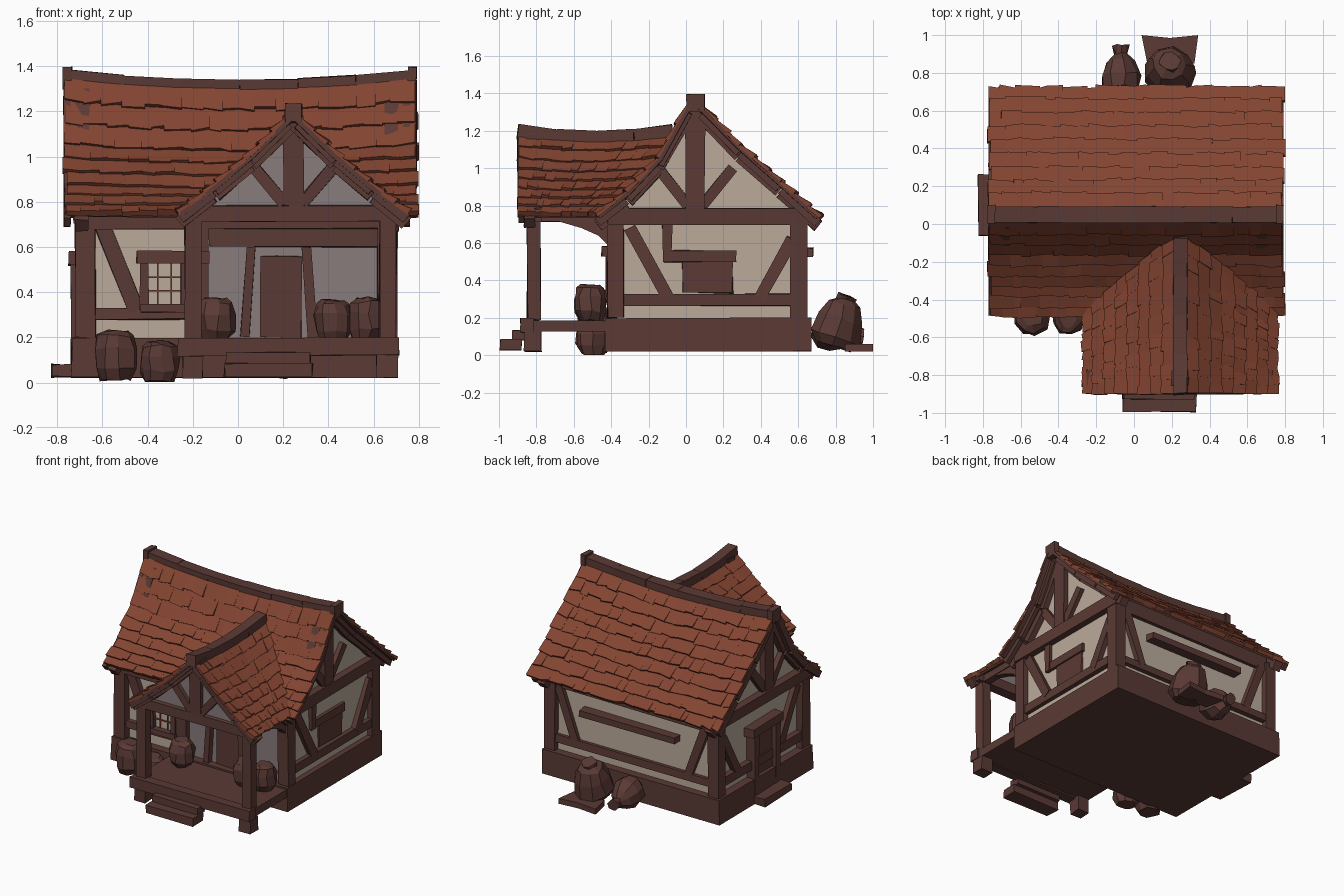
import bpy, bmesh, math, random
from mathutils import Vector, Matrix

if "Cube" in bpy.data.objects:
    bpy.data.objects.remove(bpy.data.objects["Cube"])

random.seed(4)


def material(name, rgb):
    m = bpy.data.materials.new(name)
    m.diffuse_color = (*rgb, 1)
    m.use_nodes = True
    m.node_tree.nodes["Principled BSDF"].inputs["Base Color"].default_value = m.diffuse_color
    return m


WOOD = material("dark_wood", (0.103, 0.042, 0.035))
TILE = material("clay_tile", (0.228, 0.058, 0.031))
PLASTER = material("beige_plaster", (0.50, 0.41, 0.33))
GREY = material("grey_plaster", (0.25, 0.20, 0.20))


def finish(name, bm, mat):
    bmesh.ops.recalc_face_normals(bm, faces=bm.faces)
    me = bpy.data.meshes.new(name)
    bm.to_mesh(me)
    bm.free()
    me.materials.append(mat)
    ob = bpy.data.objects.new(name, me)
    bpy.context.collection.objects.link(ob)
    return ob


def hexa(bm, pts):
    """Six faces round two matching four-point loops."""
    v = [bm.verts.new(p) for p in pts]
    for f in ((0, 1, 2, 3), (4, 5, 6, 7), (0, 1, 5, 4), (1, 2, 6, 5), (2, 3, 7, 6), (3, 0, 4, 7)):
        bm.faces.new([v[i] for i in f])


def wob(p, j):
    return Vector(p) + Vector([random.uniform(-j, j) for _ in range(3)])


def box(name, x0, x1, y0, y1, z0, z1, mat=WOOD, j=0.005):
    bm = bmesh.new()
    hexa(bm, [wob((x, y, z), j) for z in (z0, z1)
              for x, y in ((x0, y0), (x1, y0), (x1, y1), (x0, y1))])
    return finish(name, bm, mat)


def beam(name, a, b, w, t, side, mat=WOOD, j=0.004):
    """Timber from a to b; t is its thickness along the side axis."""
    a, b, s = Vector(a), Vector(b), Vector(side)
    k = (b - a).normalized().cross(s) * w / 2
    s = s * t / 2
    bm = bmesh.new()
    hexa(bm, [wob(p + q, j) for p in (a, b) for q in (k + s, k - s, -k - s, s - k)])
    return finish(name, bm, mat)


def prism(name, pts, axis, lo, hi, mat):
    """Polygon (y,z) extruded along x, (x,z) along y, or (x,y) along z."""
    bm = bmesh.new()
    put = {"x": lambda p, e: (e, *p), "y": lambda p, e: (p[0], e, p[1]), "z": lambda p, e: (*p, e)}[axis]
    a, b = [[bm.verts.new(put(p, e)) for p in pts] for e in (lo, hi)]
    bm.faces.new(a)
    bm.faces.new(b)
    for i in range(len(a)):
        bm.faces.new((a[i - 1], a[i], b[i], b[i - 1]))
    return finish(name, bm, mat)


def lathe(name, prof, loc, tilt=0, seg=9, j=0.008):
    bm = bmesh.new()
    m = Matrix.Translation(loc) @ Matrix.Rotation(math.radians(tilt), 4, 'X')
    rings = [[bm.verts.new(m @ wob((r * math.cos(a), r * math.sin(a), z), j))
              for a in (math.tau * i / seg for i in range(seg))] for r, z in prof]
    for p, q in zip(rings, rings[1:]):
        for i in range(seg):
            bm.faces.new((p[i - 1], p[i], q[i], q[i - 1]))
    bm.faces.new(rings[0])
    bm.faces.new(rings[-1])
    return finish(name, bm, WOOD)


def along(prof, v):
    """Point on an evenly stepped profile; runs on straight past the end."""
    n = len(prof) - 1
    i = max(0, min(n - 1, int(v * n)))
    return Vector(prof[i]).lerp(Vector(prof[i + 1]), v * n - i)


def slope(name, P, rows, cols):
    """Overlapping tiles on a wooden under-board."""
    def normal(u, v):
        n = (P(u + .01, v) - P(u, v)).cross(P(u, v + .01) - P(u, v)).normalized()
        return n if n.z > 0 else -n
    bm = bmesh.new()
    for r in range(rows):
        v0, v1 = r / rows, (r + 1.12) / rows
        ends = [random.uniform(-.008, .008) for _ in "ab"]
        cuts = [ends[0]] + [(c + random.uniform(-.3, .3) + (r % 2) * .4 - .2) / cols
                            for c in range(1, cols)] + [1 + ends[1]]
        for u0, u1 in zip(cuts, cuts[1:]):
            n = normal((u0 + u1) / 2, (v0 + .5 / rows))
            a, b = P(u0, v0), P(u1, v0)
            c, d = [P(u, min(v1, 1) + random.uniform(-.18, .04) / rows) for u in (u1, u0)]
            t = random.uniform(.010, .022)
            hexa(bm, [a + n * .002, b + n * .002, c + n * t, d + n * (t + random.uniform(-.004, .004)),
                      a - n * .015, b - n * .015, c - n * .012, d - n * .012])
    finish(name + "_tiles", bm, TILE)
    bm = bmesh.new()
    g = [[bm.verts.new(P(i / 8, k / 6 * .98) - normal(i / 8, k / 6 * .98) * .016) for k in range(7)]
         for i in range(9)]
    for i in range(8):
        for k in range(6):
            bm.faces.new((g[i][k], g[i + 1][k], g[i + 1][k + 1], g[i][k + 1]))
    mod = finish(name + "_board", bm, WOOD).modifiers.new("thick", 'SOLIDIFY')
    mod.thickness, mod.offset = .02, 0


def sag(u, d):
    return d * (1 - (2 * u - 1) ** 2)


# Roof slopes
BACK = [(.085, 1.335), (.29, 1.125), (.51, .93), (.725, .735)]
FRONT = [(.01, 1.345), (-.15, 1.055), (-.32, .875), (-.485, .745)]
PORCH = [(.02, 1.18), (.19, 1.015), (.355, .875), (.515, .75)]


def main_slope(prof):
    def P(u, v):
        y, z = along(prof, v)
        return Vector((-.765 + 1.555 * u, y, z - sag(u, .045) * (1 - v)))
    return P


def porch_slope(s):
    def P(u, v):
        h, z = along(PORCH, v)
        return Vector((.245 + s * h, -.9 + u * (.85 - .41 * v), z - sag(u, .03) * (1 - v)))
    return P


slope("main_roof_back", main_slope(BACK), 9, 18)
slope("main_roof_front", main_slope(FRONT), 9, 18)
slope("porch_roof_left", porch_slope(-1), 8, 10)
slope("porch_roof_right", porch_slope(1), 8, 10)

# Sagging ridge beams
for i in range(6):
    u, w = i / 6, (i + 1) / 6
    beam("main_ridge", (-.765 + 1.545 * u, .05, 1.352 - sag(u, .045)),
         (-.765 + 1.545 * w, .05, 1.352 - sag(w, .045)), .065, .085, (0, 1, 0), j=.003)
for x in (-.755, .77):
    box("ridge_end", x - .02, x + .02, .003, .1, 1.30, 1.395, j=.003)
for i in range(4):
    u, w = i / 4, (i + 1) / 4
    beam("porch_ridge", (.245, -.9 + .83 * u, 1.195 - sag(u, .035)),
         (.245, -.9 + .83 * w, 1.195 - sag(w, .035)), .08, .075, (1, 0, 0), j=.003)

# House body, plinth and gable panels
prism("plaster_body", [(-.37, .15), (.61, .15), (.61, .77), (.05, 1.2), (-.37, .75)], "x", -.672, .665, PLASTER)
for x0, x1 in ((-.676, -.66), (.655, .669)):
    prism("gable_plaster", [(-.38, .74), (.64, .74), (.51, .89), (.29, 1.08), (.05, 1.27), (-.14, .99), (-.31, .83)],
          "x", x0, x1, PLASTER)
box("plinth", -.735, .71, -.43, .67, .02, .2)
for y, top in ((-.375, .73), (.605, .73)):
    for x in (-.675, .66):
        box("corner_post", x - .045, x + .045, y - .045, y + .045, .2, top)

# Side walls with half timbering, mirrored
X = (1, 0, 0)
for x in (-.69, .68):
    s = 1 if x > 0 else -1
    box("gable_tie", x - .035, x + .035, -.42, .65, .70, .785)
    box("gable_post", x - .03, x + .03, 0, .1, .78, 1.30)
    box("side_sill", x - .02, x + .02, -.33, .56, .265, .325)
    for prof, sg in ((FRONT, -1), (BACK, 1)):
        for i in range(3):
            a, b = [Vector((x, *along(prof, q))) - Vector((0, 0, .062)) for q in (i / 3, (i + 1) / 3 * .97)]
            beam("gable_rafter", a, b, .065, .06, X)
            d = Vector((.065 * s, 0, .016))
            beam("barge_board", a + d, b + d, .05, .03, X, j=.002)
        beam("gable_brace", (x, .05 + sg * .04, .80), (x, .05 + sg * .2, 1.0), .055, .04, X)
    beam("wall_brace", (x, -.3, .68), (x, -.1, .31), .065, .04, X)
    beam("wall_brace", (x, .57, .62), (x, .39, .3), .065, .04, X)
box("right_window_lintel", .66, .685, -.12, .27, .5, .56)
box("right_window_shutter", .66, .675, -.02, .25, .33, .5)
beam("right_window_post", (.675, -.1, .5), (.675, -.1, .7), .05, .03, X)

# Left door and step
box("left_door", -.705, -.67, 0, .21, .12, .53)
for y in (-.02, .225):
    box("left_door_jamb", -.74, -.67, y - .025, y + .025, .08, .53)
box("left_door_lintel", -.75, -.67, -.07, .28, .52, .58)
box("left_door_step", -.825, -.72, -.06, .26, .025, .08)

# Back wall timbers
Y = (0, 1, 0)
box("back_top_beam", -.65, .64, .59, .64, .67, .77)
box("back_sill", -.65, .64, .6, .64, .265, .32)
beam("back_rail", (-.38, .64, .55), (.4, .64, .55), .045, .08, Y)
for s in (-1, 1):
    beam("back_brace", (s * .6, .62, .68), (s * .46, .62, .31), .06, .04, Y)

# Front wall timbers
box("front_top_beam", -.65, .64, -.42, -.36, .68, .75)
box("front_sill", -.65, -.18, -.405, -.36, .28, .33)
box("front_inner_post", -.22, -.13, -.42, -.36, .2, .73)
beam("front_brace", (-.6, -.385, .69), (-.45, -.385, .32), .07, .04, Y)

# Front window with lattice
box("window_pane", -.42, -.24, -.395, -.365, .34, .53, PLASTER, 0)
for x in (-.415, -.235):
    box("window_jamb", x - .02, x + .02, -.43, -.36, .32, .54, WOOD, .003)
box("window_sill", -.43, -.21, -.44, -.36, .31, .345, WOOD, .003)
box("window_lintel", -.45, -.13, -.45, -.36, .53, .58)
for k in (-.03, .03):
    box("window_bar_upright", -.329 + k, -.321 + k, -.403, -.394, .345, .53, TILE, 0)
    box("window_bar_cross", -.40, -.25, -.403, -.394, .432 + k, .44 + k, TILE, 0)

# Porch back wall and door
box("porch_back_plaster", -.13, .62, -.378, -.365, .2, .61, GREY, 0)
box("porch_wall_beam", -.13, .62, -.41, -.36, .6, .68)
box("front_door", .1, .28, -.39, -.36, .2, .56)
for x, l in ((.06, -.03), (.3, .03)):
    beam("front_door_jamb", (x + l, -.395, .2), (x, -.395, .6), .04, .05, Y)

# Porch deck, feet, posts and steps
box("porch_deck", -.25, .7, -.86, -.4, .13, .185)
box("deck_front_beam", -.265, .715, -.885, -.81, .12, .195)
for x in (-.2, .66):
    box("porch_foot", x - .045, x + .045, -.865, -.775, .02, .13)
    box("porch_post", x - .035, x + .035, -.85, -.78, .19, .74)
    box("porch_side_beam", x - .03, x + .03, -.84, -.38, .715, .765)
    prism("porch_curved_brace", [(-.78, .73), (-.68, .715), (-.56, .68), (-.47, .64), (-.41, .58), (-.41, .73)],
          "x", x - .025, x + .025, WOOD)
box("lower_step", -.06, .33, -.995, -.88, .025, .085)
box("upper_step", -.05, .32, -.93, -.85, .08, .13)

# Porch gable
prism("porch_gable_plaster", [(-.21, .74), (.70, .74), (.42, .97), (.245, 1.14), (.07, .97)], "y", -.82, -.79, GREY)
box("porch_tie", -.25, .735, -.85, -.77, .715, .785)
box("porch_gable_post", .2, .29, -.855, -.78, .78, 1.18)
for s in (-1, 1):
    for i in range(3):
        a, b = [Vector((.245 + s * h, -.835, z - .053)) for h, z in
                (along(PORCH, i / 3), along(PORCH, (i + 1) / 3 * .97))]
        beam("porch_rafter", a, b, .06, .06, Y)
        d = Vector((0, -.045, .018))
        beam("porch_barge_board", a + d, b + d, .045, .03, Y, j=.002)
    beam("porch_gable_brace", (.245 + s * .04, -.83, .79), (.245 + s * .19, -.83, .97), .05, .04, Y)

# Squat sacks on the front ground and porch
for x, y, z, r, h in ((-.54, -.49, .01, .1, .22), (-.35, -.5, .008, .088, .17), (-.1, -.51, .185, .085, .185),
                      (.42, -.51, .185, .085, .18), (.57, -.51, .185, .085, .19)):
    lathe("round_sack", [(r * .7, 0), (r * .98, h * .25), (r * 1.02, h * .65), (r * .85, h * .9), (r * .55, h)],
          (x, y, z))
# Tied sacks behind the house
lathe("lying_sack", [(.05, 0), (.1, .04), (.11, .11), (.08, .18), (.035, .22), (.045, .27)], (-.07, .68, .145), -100)
lathe("large_sack", [(.10, 0), (.135, .05), (.125, .15), (.09, .23), (.05, .255), (.055, .28)], (.19, .785, .05), -16)
prism("large_sack_flap", [(.07, .85), (.32, .85), (.34, 1), (.19, .985), (.04, 1)], "z", .02, .06, WOOD)
